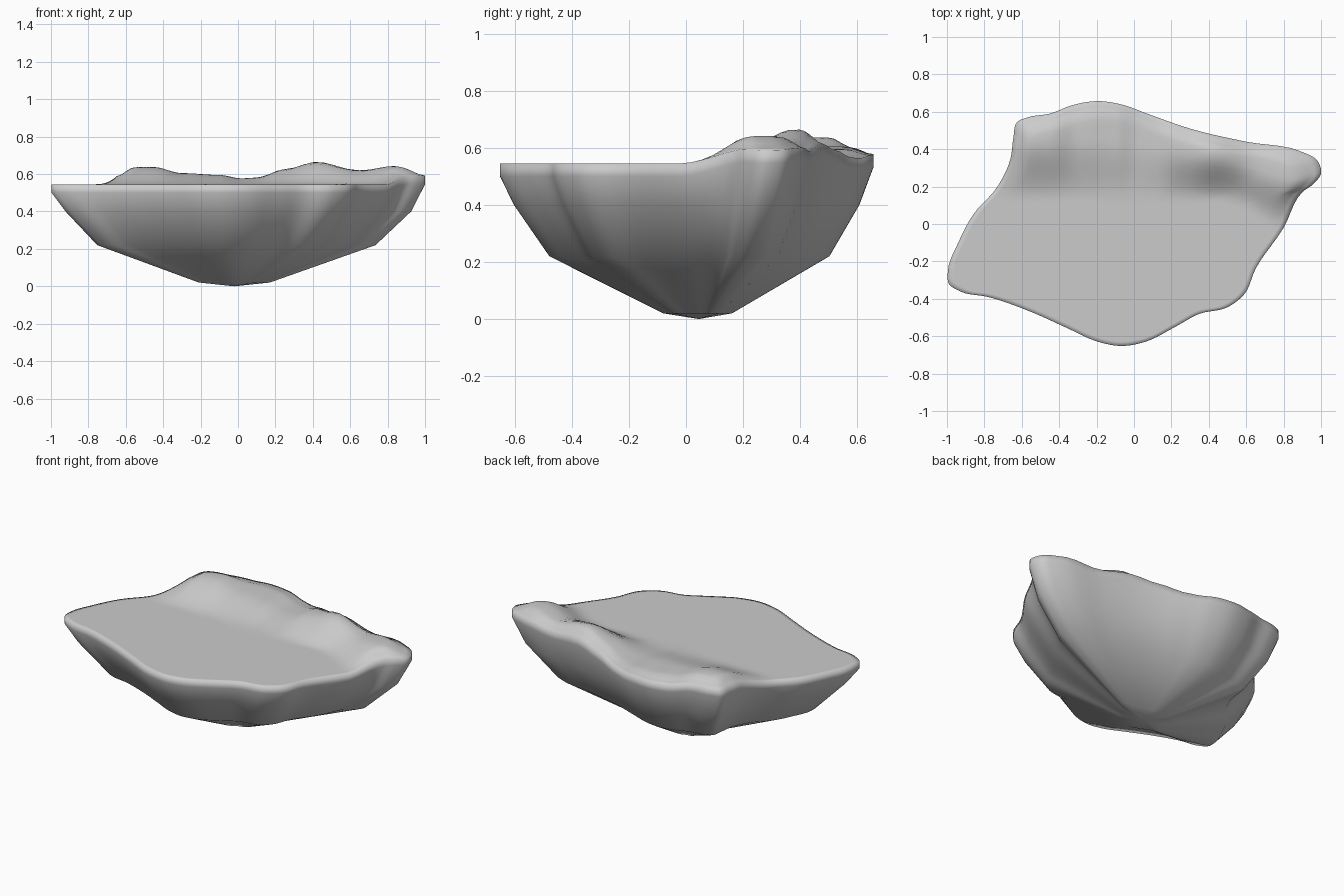
import bpy, bmesh
from mathutils import Vector

if "Cube" in bpy.data.objects:
    bpy.data.objects.remove(bpy.data.objects["Cube"])

# Outline of the slab seen from above
OUTLINE = [(1.0, .27), (.98, .34), (.9, .385), (.6, .44), (.3, .51), (.07, .59),
           (-.07, .64), (-.2, .657), (-.33, .635), (-.45, .59), (-.57, .57),
           (-.625, .545), (-.645, .46), (-.66, .35), (-.73, .2), (-.86, .05),
           (-.94, -.1), (-.995, -.25), (-.99, -.32), (-.93, -.36), (-.78, -.39),
           (-.55, -.47), (-.35, -.56), (-.2, -.627), (-.07, -.652), (.06, -.63),
           (.22, -.55), (.35, -.48), (.5, -.445), (.59, -.375), (.65, -.24),
           (.8, -.02), (.9, .17), (.96, .215)]
# Ridge height above the flat top, along x
CREST = [(-1, 0), (-.75, .03), (-.66, .075), (-.58, .092), (-.45, .092), (-.3, .06),
         (-.1, .05), (.02, .032), (.1, .036), (.25, .08), (.42, .12), (.65, .072),
         (.83, .097), (.93, .09), (1, .08)]
# Where the slope up to the ridge starts and ends in y, along x
START = [(-1, .13), (.5, .13), (.83, -.03), (1, -.05)]
END = [(-1, .45), (-.3, .45), (.4, .38), (.83, .25), (1, .22)]
TOP = .545


def smooth(t):
    t = max(0, min(1, t))
    return t * t * (3 - 2 * t)


def lookup(table, x):
    for (x0, v0), (x1, v1) in zip(table, table[1:]):
        if x <= x1:
            return v0 + (v1 - v0) * smooth((x - x0) / (x1 - x0))
    return table[-1][1]


def spline(points, steps):
    pts = [Vector(p) for p in points]
    n, out = len(pts), []
    for i in range(n):
        a, b, c, d = (pts[(i + k) % n] for k in (-1, 0, 1, 2))
        # chord-scaled tangents avoid overshoot where spacing changes
        la, lb, lc = (b - a).length, (c - b).length, (d - c).length
        m0 = ((b - a) / la * lb + (c - b) / lb * la) / (la + lb) * lb
        m1 = ((c - b) / lb * lc + (d - c) / lc * lb) / (lb + lc) * lb
        for k in range(steps):
            t = k / steps
            h = t * t * (3 - 2 * t)
            out.append(b * (1 - h) + c * h + m0 * (t * (1 - t) ** 2) - m1 * (t * t * (1 - t)))
    return out


def top_height(x, y, s):
    y0, y1 = lookup(START, x), lookup(END, x)
    rise = lookup(CREST, x) * smooth((y - y0) / (y1 - y0))
    return TOP + rise * (1 - .42 * smooth((s - .86) / .14))


bm = bmesh.new()
edge = spline(OUTLINE, 5)
rings = []

# Underside: tapered levels (scale x, scale y, centre x, centre y, z)
for sx, sy, cx, cy, z in [(.19, .185, -.02, .04, .02), (.745, .75, -.01, .01, .22),
                          (.925, .925, 0, 0, .4)]:
    rings.append([bm.verts.new((p.x * sx + cx, p.y * sy + cy, z)) for p in edge])

# Upright rim band, then the top surface
rings.append([bm.verts.new((p.x, p.y, top_height(p.x, p.y, 1) - .045)) for p in edge])
for s in (1, .965, .93, .89, .85, .8, .75, .7, .64, .58, .52, .46, .4, .33, .25, .15):
    rings.append([bm.verts.new((p.x * s, p.y * s, top_height(p.x * s, p.y * s, s))) for p in edge])

n = len(edge)
for lo, hi in zip(rings, rings[1:]):
    for i in range(n):
        j = (i + 1) % n
        bm.faces.new((lo[i], lo[j], hi[j], hi[i]))

# Close the bottom tip and the middle of the top
tip = bm.verts.new((-.02, .045, 0))
mid = bm.verts.new((0, 0, TOP))
for i in range(n):
    j = (i + 1) % n
    bm.faces.new((tip, rings[0][j], rings[0][i]))
    bm.faces.new((mid, rings[-1][i], rings[-1][j]))

bmesh.ops.recalc_face_normals(bm, faces=bm.faces)
for f in bm.faces:
    f.smooth = True
mesh = bpy.data.meshes.new("floating_rock_slab")
bm.to_mesh(mesh)
bm.free()
bpy.context.collection.objects.link(bpy.data.objects.new("floating_rock_slab", mesh))
